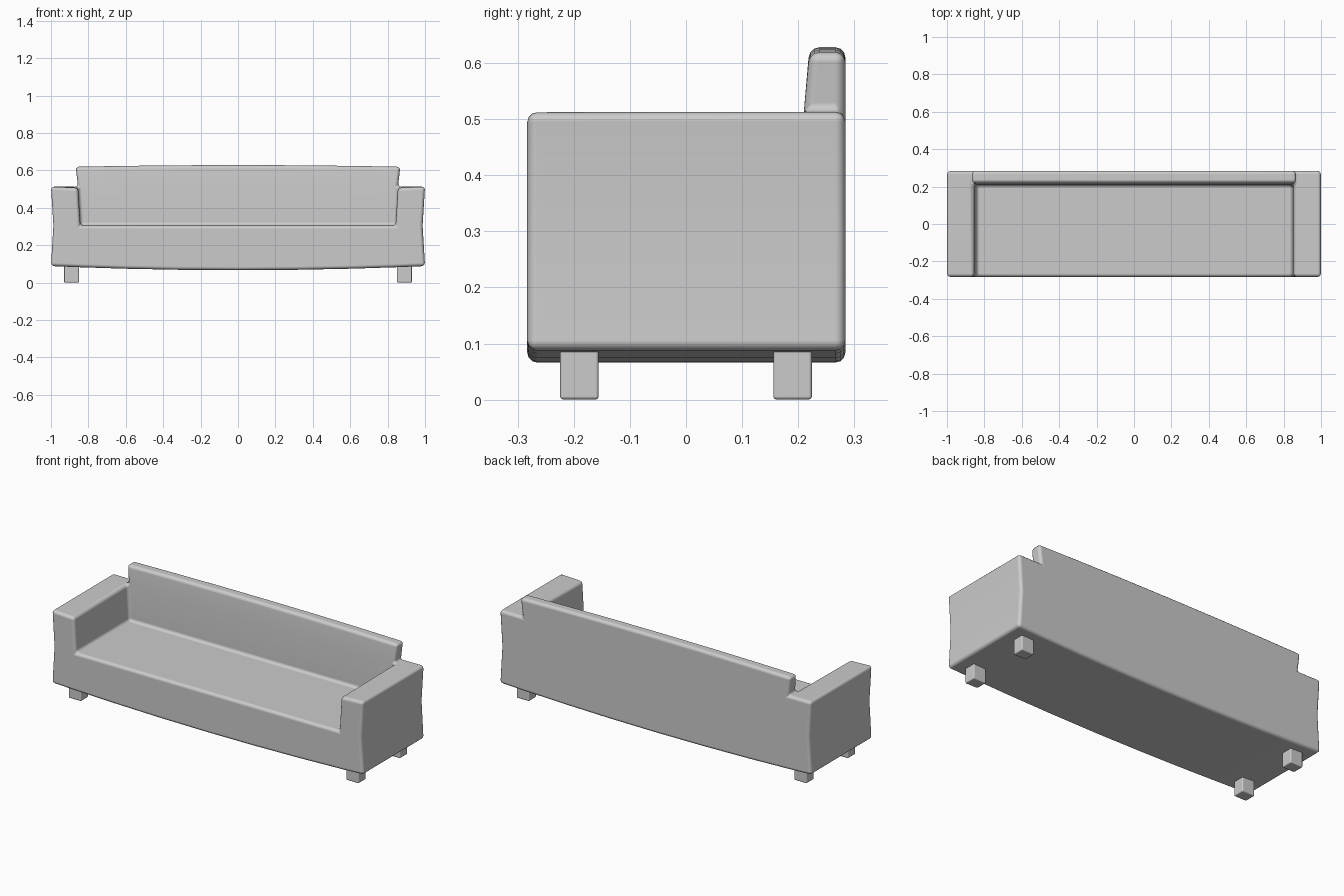
import bpy, bmesh

if "Cube" in bpy.data.objects:
    bpy.data.objects.remove(bpy.data.objects["Cube"])


def finish(name, bm, width, segments):
    bmesh.ops.recalc_face_normals(bm, faces=bm.faces)
    for f in bm.faces:
        f.smooth = True
    mesh = bpy.data.meshes.new(name)
    bm.to_mesh(mesh)
    bm.free()
    obj = bpy.data.objects.new(name, mesh)
    bpy.context.collection.objects.link(obj)
    bev = obj.modifiers.new("soft_edges", 'BEVEL')
    bev.width = width
    bev.segments = segments
    bev.limit_method = 'ANGLE'
    bev.angle_limit = 0.7
    bev.harden_normals = True
    return obj


# Sofa body: outer skin of a coarse block layout (arms, seat, back)
xs = [-1, -.855, -.6, -.3, 0, .3, .6, .855, 1]
ys = [-.283, .21, .284]
zs = [.08, .305, .513, .622]


def filled(i, j, k):
    if not (0 <= i < len(xs) - 1 and 0 <= j < 2 and 0 <= k < 3):
        return False
    arm = i in (0, len(xs) - 2)
    return k < (2 if arm else 3 if j == 1 else 1)


bm = bmesh.new()
verts = {}


def vert(c):
    if c not in verts:
        verts[c] = bm.verts.new((xs[c[0]], ys[c[1]], zs[c[2]]))
    return verts[c]


for i in range(len(xs) - 1):
    for j in range(2):
        for k in range(3):
            if not filled(i, j, k):
                continue
            for axis in range(3):
                for side in (0, 1):
                    n = [i, j, k]
                    n[axis] += 2 * side - 1
                    if filled(*n):
                        continue
                    ring = []
                    for a, b in ((0, 0), (1, 0), (1, 1), (0, 1)):
                        c = [i, j, k]
                        c[axis] += side
                        c[(axis + 1) % 3] += a
                        c[(axis + 2) % 3] += b
                        ring.append(vert(tuple(c)))
                    bm.faces.new(ring)

# Gentle upholstery shaping: bowed base and back, waisted arms, leaning back
for (i, j, k), v in verts.items():
    x = xs[i]
    s = 1 if x > 0 else -1
    if k == 0:
        v.co.z = .066 + .022 * x * x
    if k == 3:
        v.co.z = .628 - .012 * x * x
        if j == 1:
            v.co.y = .22
        if abs(x) == .855:
            v.co.x = s * .868
    if k == 1 and abs(x) == 1:
        v.co.x = s * .987
    if k == 1 and abs(x) == .855:
        v.co.x = s * .843
    if k == 2 and abs(x) == .855:
        v.co.z = .506 if j == 0 else .512
finish("sofa_body", bm, .018, 3)

# Four square feet
for sx, side in ((-1, "left"), (1, "right")):
    for sy, end in ((-1, "front"), (1, "back")):
        bm = bmesh.new()
        bmesh.ops.create_cube(bm, size=1)
        for v in bm.verts:
            v.co.x = v.co.x * .08 + sx * .89
            v.co.y = v.co.y * .069 + sy * .19
            v.co.z = (v.co.z + .5) * .09
        finish(f"{end}_{side}_foot", bm, .006, 2)
